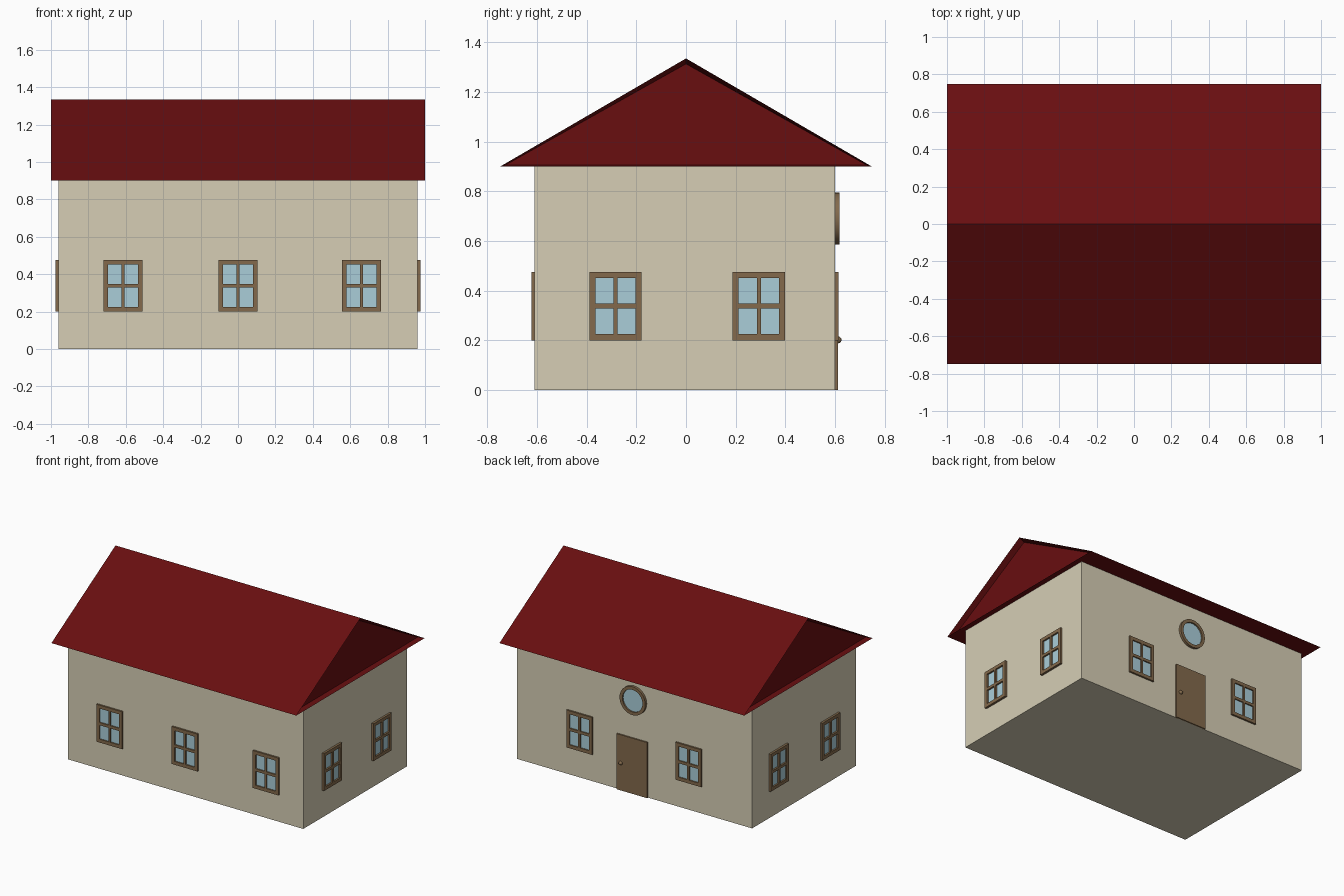
import bpy, bmesh, math
from mathutils import Matrix, Vector

if "Cube" in bpy.data.objects:
    bpy.data.objects.remove(bpy.data.objects["Cube"])


def srgb(r, g, b):
    f = lambda c: c / 12.92 if c <= 0.04045 else ((c + 0.055) / 1.055) ** 2.4
    return (f(r / 255), f(g / 255), f(b / 255), 1.0)


def material(name, rgb):
    m = bpy.data.materials.new(name)
    m.diffuse_color = srgb(*rgb)
    m.use_nodes = True
    m.node_tree.nodes["Principled BSDF"].inputs["Base Color"].default_value = m.diffuse_color
    return m


CREAM = material("cream_wall", (214, 206, 181))
RED = material("dark_red_roof", (104, 14, 16))
BROWN = material("brown_wood", (131, 106, 76))
GLASS = material("pale_blue_glass", (170, 206, 217))


def add(name, bm, mat, matrix=None, smooth=False):
    bmesh.ops.recalc_face_normals(bm, faces=bm.faces)
    me = bpy.data.meshes.new(name)
    bm.to_mesh(me)
    bm.free()
    me.materials.append(mat)
    ob = bpy.data.objects.new(name, me)
    bpy.context.collection.objects.link(ob)
    if matrix:
        ob.matrix_world = matrix
    if smooth:
        bpy.ops.object.select_all(action='DESELECT')
        ob.select_set(True)
        bpy.context.view_layer.objects.active = ob
        bpy.ops.object.shade_smooth_by_angle(angle=math.radians(40))
    return ob


def box(name, mat, lo, hi):
    bm = bmesh.new()
    lo, hi = Vector(lo), Vector(hi)
    bmesh.ops.create_cube(bm, size=1, matrix=Matrix.Translation((lo + hi) / 2)
                          @ Matrix.Diagonal((*(hi - lo), 1)))
    return add(name, bm, mat)


FRONT, BACK, SIDE = -0.61, 0.60, 0.96

# House body
box("walls", CREAM, (-SIDE, FRONT, 0), (SIDE, BACK, 0.9))

# Gable roof with a sunken panel at each end
bm = bmesh.new()
ends = [[bm.verts.new((x, y, z)) for y, z in ((-0.748, 0.9), (0.748, 0.9), (0, 1.335))]
        for x in (-1, 1)]
gables = [bm.faces.new(e) for e in ends]
for i in range(3):
    j = (i + 1) % 3
    bm.faces.new((ends[0][i], ends[0][j], ends[1][j], ends[1][i]))
bmesh.ops.recalc_face_normals(bm, faces=bm.faces)
bmesh.ops.inset_individual(bm, faces=gables, thickness=0.022, depth=-0.04)
add("roof", bm, RED)


# Windows: local x is along the wall, -y points out of it
def window(name, loc, angle, depth=0.013):
    xs = (-0.105, -0.081, -0.008, 0.008, 0.081, 0.105)
    zs = (-0.138, -0.113, -0.010, 0.010, 0.113, 0.138)
    mat = Matrix.Translation(loc) @ Matrix.Rotation(math.radians(angle), 4, 'Z')
    frame, glass = bmesh.new(), bmesh.new()
    grid = [[frame.verts.new((x, 0, z)) for z in zs] for x in xs]
    for i in range(5):
        for j in range(5):
            if i % 2 and j % 2:   # pane opening
                glass.faces.new([glass.verts.new((xs[a], -0.004, zs[b])) for a, b in
                                 ((i, j), (i + 1, j), (i + 1, j + 1), (i, j + 1))])
            else:
                frame.faces.new((grid[i][j], grid[i + 1][j],
                                 grid[i + 1][j + 1], grid[i][j + 1]))
    ext = bmesh.ops.extrude_face_region(frame, geom=frame.faces[:], use_keep_orig=True)
    bmesh.ops.translate(frame, vec=(0, -depth, 0),
                        verts=[v for v in ext["geom"] if isinstance(v, bmesh.types.BMVert)])
    add(name + "_frame", frame, BROWN, mat)
    # Plates with a little thickness reaching back to the wall
    ext = bmesh.ops.extrude_face_region(glass, geom=glass.faces[:], use_keep_orig=True)
    bmesh.ops.translate(glass, vec=(0, 0.004, 0),
                        verts=[v for v in ext["geom"] if isinstance(v, bmesh.types.BMVert)])
    add(name + "_glass", glass, GLASS, mat)


WZ = 0.338
for n, x in enumerate((-0.615, 0.0, 0.66)):
    window(f"front_window_{n + 1}", (x, FRONT, WZ), 0)
for n, x in enumerate((-0.447, 0.443)):
    window(f"back_window_{n + 1}", (x, BACK, WZ), 180)
for n, y in enumerate((-0.284, 0.293)):
    window(f"right_window_{n + 1}", (SIDE, y, WZ), 90, 0.016)
for n, y in enumerate((-0.30, 0.30)):
    window(f"left_window_{n + 1}", (-SIDE, y, WZ), -90, 0.016)

# Back door and knob
box("door", BROWN, (-0.11, BACK - 0.01, 0), (0.14, BACK + 0.011, 0.41))
bm = bmesh.new()
bmesh.ops.create_uvsphere(bm, u_segments=16, v_segments=10, radius=0.014)
add("door_knob", bm, BROWN, Matrix.Translation((0.105, BACK + 0.012, 0.202)), True)

# Round window above the door
here = Matrix.Translation((0.005, BACK, 0.69))
bm = bmesh.new()
ring = [bm.verts.new((r, y, 0)) for r, y in ((0.105, 0), (0.105, 0.018), (0.082, 0.018), (0.082, 0))]
edges = [bm.edges.new((ring[i], ring[(i + 1) % 4])) for i in range(4)]
bmesh.ops.spin(bm, geom=ring + edges, cent=(0, 0, 0), axis=(0, 1, 0),
               angle=math.tau, steps=32, use_merge=True)
bmesh.ops.remove_doubles(bm, verts=bm.verts, dist=1e-5)
add("round_window_frame", bm, BROWN, here, True)
bm = bmesh.new()
bmesh.ops.create_cone(bm, cap_ends=True, segments=32, radius1=0.083, radius2=0.083, depth=0.008,
                      matrix=Matrix.Translation((0, 0.004, 0)) @ Matrix.Rotation(math.pi / 2, 4, 'X'))
add("round_window_glass", bm, GLASS, here)
